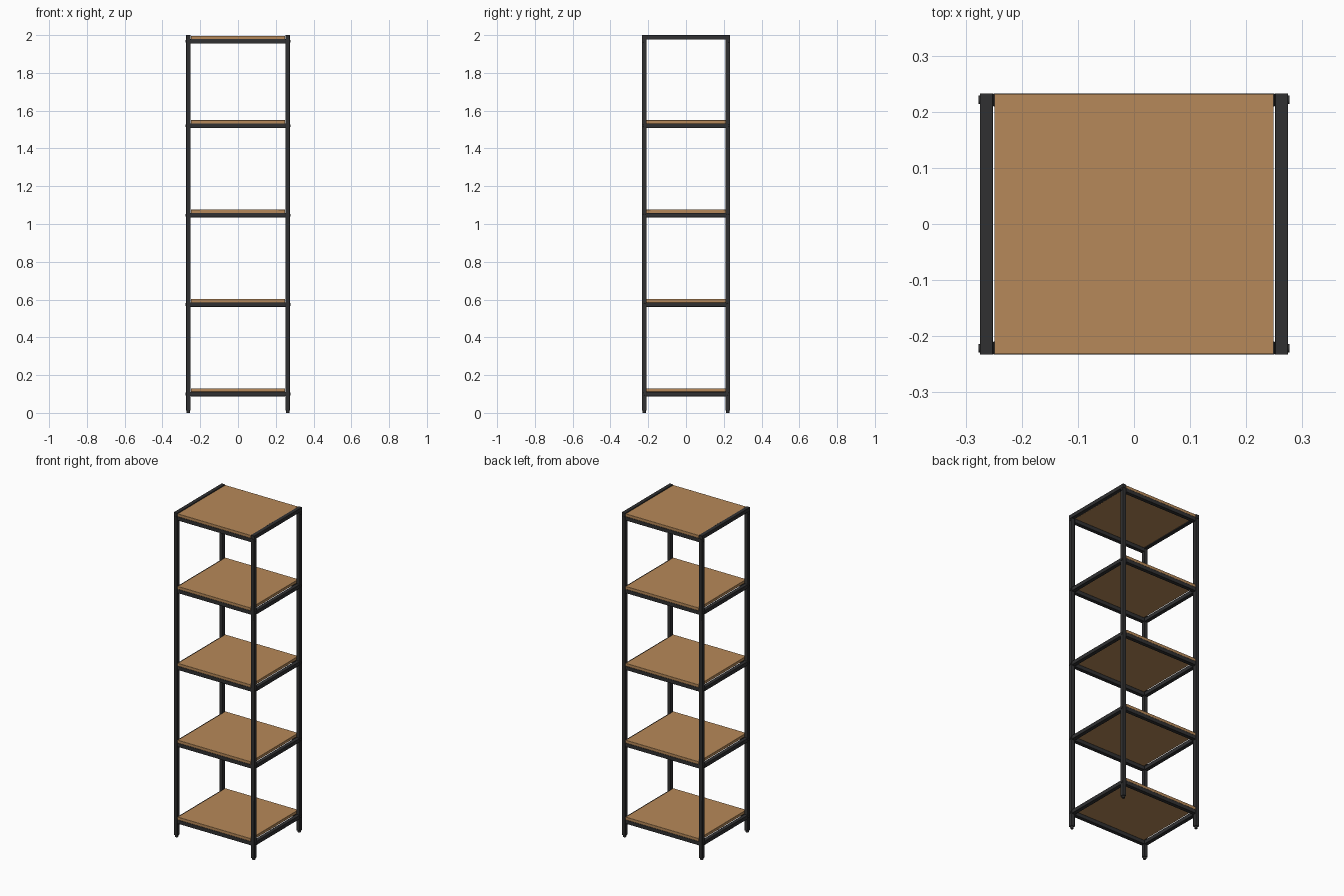
import bpy
import math

old = bpy.data.objects.get("Cube")
if old:
    bpy.data.objects.remove(old, do_unlink=True)


def material(name, color, roughness):
    m = bpy.data.materials.new(name)
    m.use_nodes = True
    m.diffuse_color = (*color, 1)
    bsdf = next(n for n in m.node_tree.nodes if n.type == 'BSDF_PRINCIPLED')
    bsdf.inputs["Base Color"].default_value = (*color, 1)
    bsdf.inputs["Roughness"].default_value = roughness
    return m


wood = material("light_wood", (0.47, 0.25, 0.10), 0.6)
metal = material("dark_metal", (0.03, 0.03, 0.031), 0.5)


def finish(ob, name, mat, bevel):
    ob.name = name
    ob.data.materials.append(mat)
    mod = ob.modifiers.new("soft_edges", 'BEVEL')
    mod.width = bevel
    mod.segments = 2
    bpy.ops.object.shade_smooth_by_angle(angle=math.radians(35))


def box(name, low, high, mat, bevel=0.0015):
    center = [(a + b) / 2 for a, b in zip(low, high)]
    bpy.ops.mesh.primitive_cube_add(size=1, location=center)
    ob = bpy.context.object
    ob.scale = [b - a for a, b in zip(low, high)]
    bpy.ops.object.transform_apply(location=False, rotation=False, scale=True)
    finish(ob, name, mat, bevel)


def cylinder(name, center, radius, depth, mat, sideways=False):
    rot = (0, math.pi / 2, 0) if sideways else (0, 0, 0)
    bpy.ops.mesh.primitive_cylinder_add(vertices=20, radius=radius, depth=depth,
                                        location=center, rotation=rot)
    finish(bpy.context.object, name, mat, 0.0008)


TUBE = 0.0235            # square tube width
OUT_X, OUT_Y = 0.2745, 0.233
IN_X, IN_Y = OUT_X - TUBE, OUT_Y - TUBE
FOOT = 0.012
BOARD = 0.0175
TOP = 2.0

# Undersides of the shelf frames, lowest first
levels = [0.088 + 0.4735 * i for i in range(4)] + [1.9555]


def span(sign, inner, outer):
    return sorted((sign * inner, sign * outer))


# Side frames: posts, feet and top rails
for side, sx in (("left", 1), ("right", -1)):
    x0, x1 = span(sx, IN_X, OUT_X)
    for end, sy in (("front", -1), ("back", 1)):
        y0, y1 = span(sy, IN_Y, OUT_Y)
        box(f"{end}_{side}_post", (x0, y0, FOOT), (x1, y1, TOP - TUBE), metal)
        cylinder(f"{end}_{side}_foot", ((x0 + x1) / 2, (y0 + y1) / 2, FOOT / 2),
                 0.009, FOOT, metal)
        # Bolt heads on the outer faces
        for i, z in enumerate(levels):
            cylinder(f"{end}_{side}_bolt_{i + 1}",
                     (sx * (OUT_X + 0.0005), (y0 + y1) / 2, z + TUBE / 2),
                     0.0075, 0.005, metal, sideways=True)
    box(f"{side}_top_rail", (x0, -OUT_Y, TOP - TUBE), (x1, OUT_Y, TOP), metal)
    # Side rails between the posts; the top rail closes the highest level
    for i, z in enumerate(levels[:-1]):
        box(f"{side}_rail_{i + 1}", (x0, -IN_Y, z), (x1, IN_Y, z + TUBE), metal)

# Cross beams and the boards resting on them
for i, z in enumerate(levels):
    for end, sy in (("front", -1), ("back", 1)):
        y0, y1 = span(sy, IN_Y, OUT_Y)
        box(f"{end}_beam_{i + 1}", (-IN_X, y0, z), (IN_X, y1, z + TUBE), metal)
    box(f"shelf_board_{i + 1}", (-0.249, -0.232, z + TUBE),
        (0.249, 0.232, z + TUBE + BOARD), wood, 0.001)
